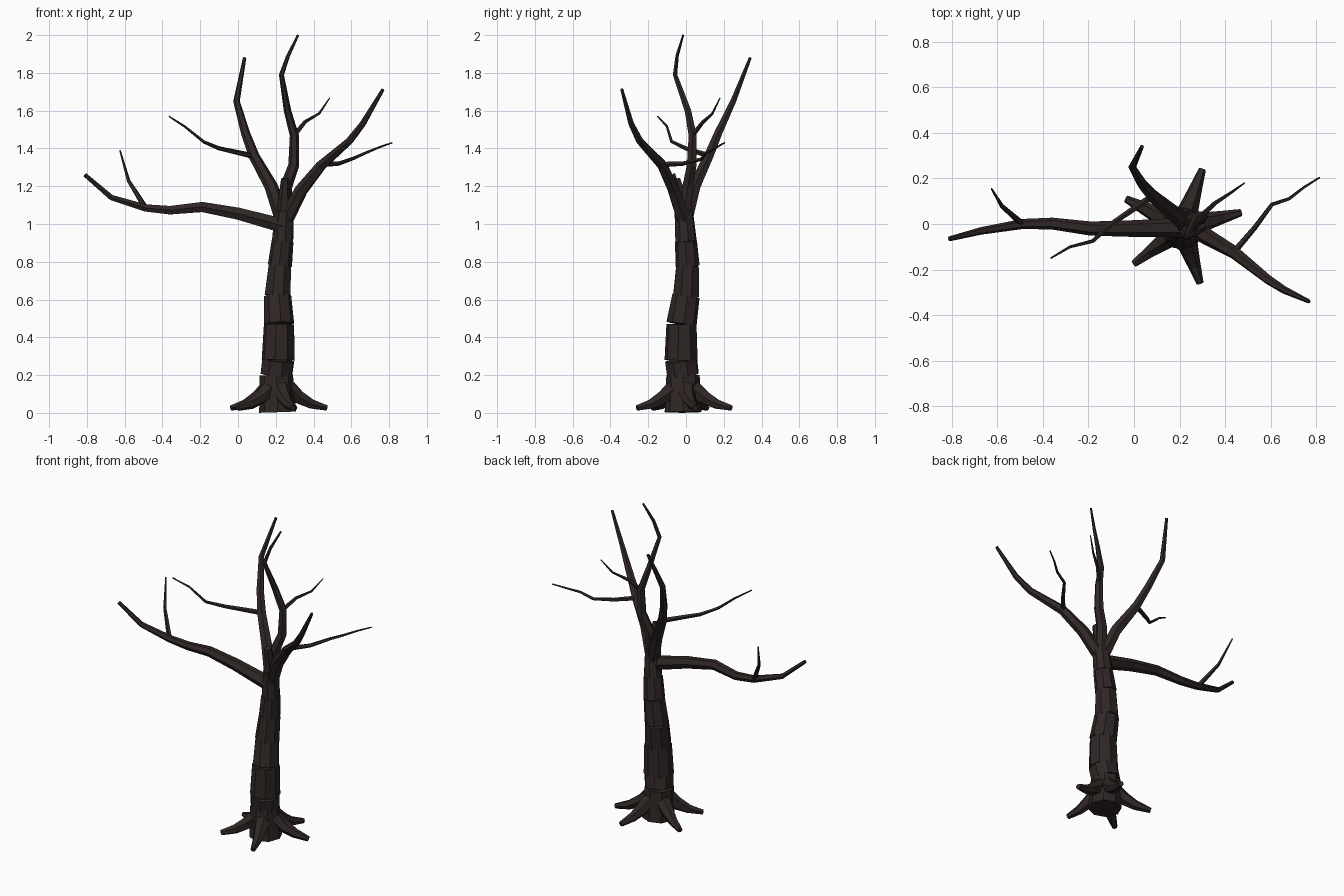
import bpy, bmesh, math
from mathutils import Vector

bark = bpy.data.materials.new("dark bark")
bark.diffuse_color = (0.029, 0.020, 0.019, 1)


def ring(bm, centre, direction, radius, sides, turn=0.0):
    """Polygon of vertices around a point, square to a direction."""
    d = direction.normalized()
    ref = Vector((1, 0, 0)) if abs(d.x) < 0.8 else Vector((0, 1, 0))
    u = (ref - d * ref.dot(d)).normalized()
    v = d.cross(u)
    return [bm.verts.new(centre + radius * (u * math.cos(a) + v * math.sin(a)))
            for a in (turn + 2 * math.pi * i / sides for i in range(sides))]


def bridge(bm, a, b):
    n = len(a)
    # line up the nearest corners before joining
    s = min(range(n), key=lambda k: sum((a[i].co - b[(i + k) % n].co).length for i in range(n)))
    b = b[s:] + b[:s]
    for i in range(n):
        j = (i + 1) % n
        bm.faces.new((a[i], a[j], b[j], b[i]))


def finish(bm, name):
    bmesh.ops.recalc_face_normals(bm, faces=bm.faces)
    mesh = bpy.data.meshes.new(name)
    bm.to_mesh(mesh)
    bm.free()
    mesh.materials.append(bark)
    obj = bpy.data.objects.new(name, mesh)
    bpy.context.collection.objects.link(obj)
    return obj


def limb(name, points, r0, r1, sides=6, power=1.0):
    """Continuous tapered tube through the points."""
    p = [Vector(q) for q in points]
    bm = bmesh.new()
    n = len(p)
    lengths = [0]
    for a, b in zip(p, p[1:]):
        lengths.append(lengths[-1] + (b - a).length)
    rings = []
    for i in range(n):
        d = Vector()
        if i > 0:
            d += (p[i] - p[i - 1]).normalized()
        if i < n - 1:
            d += (p[i + 1] - p[i]).normalized()
        t = (lengths[i] / lengths[-1]) ** power
        rings.append(ring(bm, p[i], d, r0 + (r1 - r0) * t, sides))
    for a, b in zip(rings, rings[1:]):
        bridge(bm, a, b)
    bm.faces.new(rings[0])
    bm.faces.new(rings[-1])
    return finish(bm, name)


# trunk: separate stacked sections whose square ends leave cracks at the bends
trunk = [(0.210, -0.015, 0.004, 0.098), (0.203, -0.016, 0.20, 0.088),
         (0.213, -0.026, 0.28, 0.089), (0.217, -0.024, 0.47, 0.081),
         (0.209, 0.000, 0.62, 0.073), (0.222, 0.008, 0.78, 0.064),
         (0.236, 0.000, 0.91, 0.058), (0.245, -0.012, 1.07, 0.050)]
bm = bmesh.new()
for i, (a, b) in enumerate(zip(trunk, trunk[1:])):
    pa, pb = Vector(a[:3]), Vector(b[:3])
    d = pb - pa
    low = ring(bm, pa, d, a[3], 8, i * 0.3)
    high = ring(bm, pb, d, b[3], 8, i * 0.3)
    bridge(bm, low, high)
    bm.faces.new(low)
    bm.faces.new(high)
finish(bm, "trunk")

# short stub where the trunk ends
limb("trunk_stub", [(0.245, -0.01, 1.02), (0.247, -0.025, 1.13), (0.25, -0.05, 1.24)], 0.045, 0.022)

# main branches
limb("left_branch", [(0.24, -0.015, 0.99), (0.0, -0.02, 1.055), (-0.19, -0.02, 1.09),
                     (-0.36, 0.002, 1.073), (-0.49, 0.0, 1.085), (-0.67, -0.03, 1.14),
                     (-0.81, -0.065, 1.26)], 0.044, 0.011)
limb("back_branch", [(0.235, 0.0, 1.03), (0.175, 0.045, 1.2), (0.085, 0.12, 1.36),
                     (0.04, 0.17, 1.48), (-0.008, 0.25, 1.65), (0.035, 0.34, 1.88)], 0.042, 0.009)
limb("middle_branch", [(0.245, -0.01, 1.03), (0.255, 0.01, 1.2), (0.295, 0.03, 1.31),
                       (0.298, 0.035, 1.47), (0.262, 0.01, 1.6), (0.23, -0.058, 1.79),
                       (0.265, -0.047, 1.89), (0.318, -0.015, 2.0)], 0.038, 0.006)
limb("right_branch", [(0.25, -0.01, 1.02), (0.335, -0.065, 1.18), (0.44, -0.125, 1.31),
                      (0.59, -0.245, 1.44), (0.66, -0.29, 1.53), (0.768, -0.34, 1.713)], 0.042, 0.009)

# twigs
limb("left_twig", [(-0.49, 0.0, 1.085), (-0.58, 0.08, 1.23), (-0.625, 0.155, 1.39)], 0.016, 0.004, 5)
limb("back_twig", [(0.08, 0.12, 1.36), (-0.1, 0.0, 1.40), (-0.18, -0.075, 1.435),
                   (-0.28, -0.1, 1.515), (-0.365, -0.15, 1.57)], 0.016, 0.004, 5)
limb("middle_twig", [(0.298, 0.035, 1.47), (0.355, 0.09, 1.54), (0.43, 0.14, 1.585),
                     (0.485, 0.18, 1.667)], 0.014, 0.003, 5)
limb("right_twig", [(0.44, -0.12, 1.315), (0.53, -0.015, 1.32), (0.605, 0.085, 1.345),
                    (0.68, 0.11, 1.378), (0.745, 0.16, 1.405), (0.815, 0.204, 1.43)], 0.015, 0.004, 5)

# roots spreading out over the ground
for i, tip in enumerate([(0.47, 0.05), (0.30, 0.24), (-0.035, 0.11), (0.0, -0.175), (0.29, -0.26)]):
    base = Vector((0.21, -0.015))
    d = Vector(tip) - base
    path = []
    for t, z in ((0.22, 0.125), (0.42, 0.085), (0.68, 0.048), (1.0, 0.026)):
        q = base + d * t
        path.append((q.x, q.y, z))
    limb("root_%d" % (i + 1), path, 0.05, 0.016)
